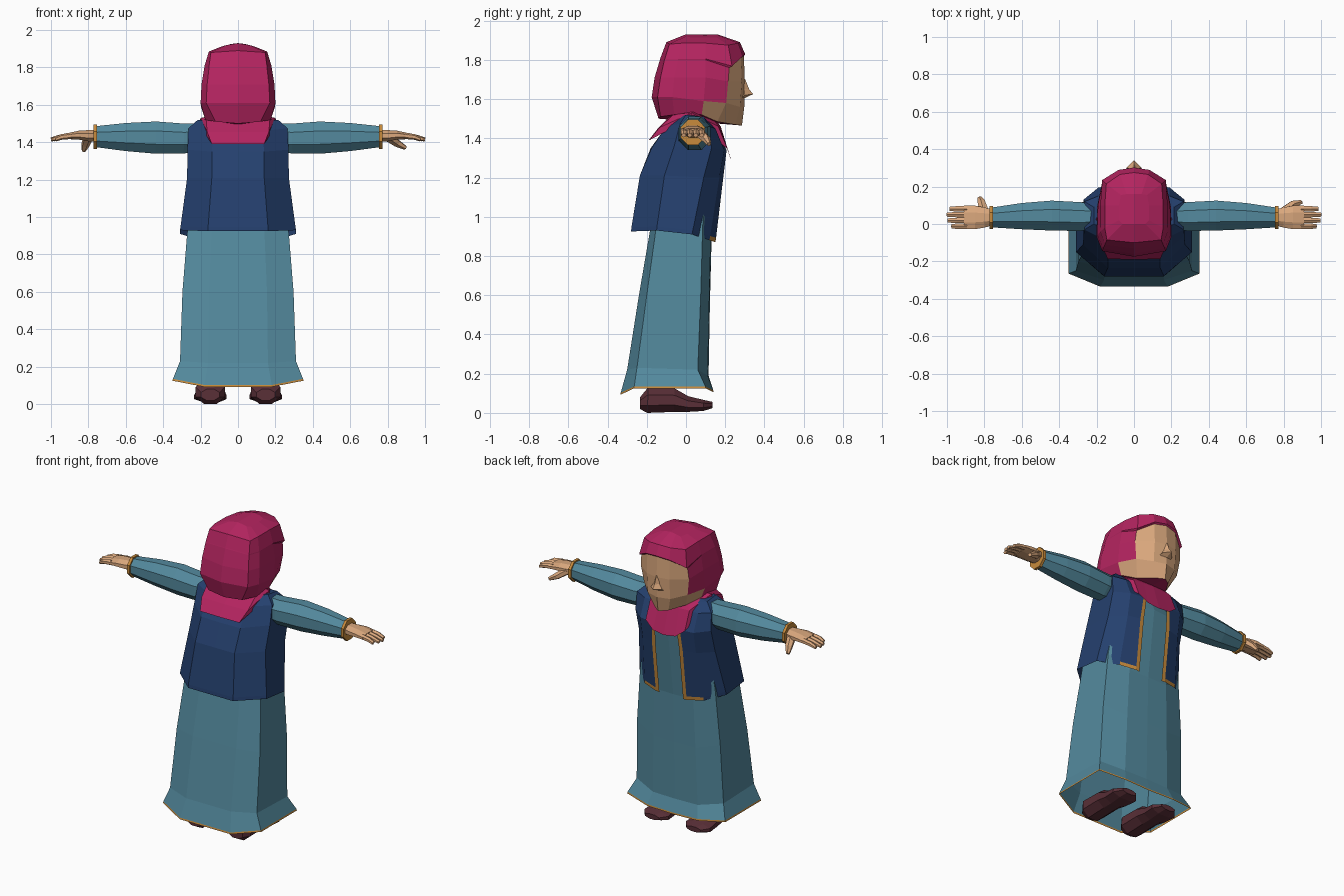
import bpy, bmesh, math
from mathutils import Vector


def material(name, r, g, b):
    m = bpy.data.materials.new(name)
    m.diffuse_color = (r, g, b, 1)
    return m


PINK = material("magenta_cloth", 0.46, 0.018, 0.117)
NAVY = material("navy_cloth", 0.018, 0.051, 0.156)
TEAL = material("teal_cloth", 0.088, 0.254, 0.342)
SKIN = material("skin", 0.70, 0.39, 0.205)
GOLD = material("gold_trim", 0.58, 0.26, 0.045)
SHOE = material("brown_leather", 0.10, 0.028, 0.038)


def make_object(name, bm, mats):
    me = bpy.data.meshes.new(name)
    bm.to_mesh(me)
    bm.free()
    for m in mats:
        me.materials.append(m)
    ob = bpy.data.objects.new(name, me)
    bpy.context.collection.objects.link(ob)
    return ob


def half_loft(name, rings, mats, rule=lambda r, c: 0, caps=False):
    """Loft half rings (centre back round to centre front, bottom to top), mirrored in x."""
    bm = bmesh.new()
    vs = [[bm.verts.new(p) for p in ring] for ring in rings]
    for r in range(len(vs) - 1):
        for c in range(len(vs[0]) - 1):
            f = bm.faces.new((vs[r][c], vs[r][c + 1], vs[r + 1][c + 1], vs[r + 1][c]))
            f.material_index = rule(r, c)
    if caps:
        bm.faces.new(vs[-1])
        bm.faces.new(vs[0][::-1])
    ob = make_object(name, bm, mats)
    mod = ob.modifiers.new("mirror", "MIRROR")
    mod.use_clip = True
    mod.merge_threshold = 0.001
    return ob


def tube(name, sections, mat, n=8):
    """Closed tube through sections (x, y, z, half width, half height)."""
    pts = [Vector(s[:3]) for s in sections]
    t = (pts[-1] - pts[0]).normalized()
    side = t.cross(Vector((0, 0, 1))).normalized()
    up = side.cross(t)
    k = 1 / math.cos(math.pi / n)
    bm = bmesh.new()
    vs = []
    for p, s in zip(pts, sections):
        ring = []
        for i in range(n):
            a = 2 * math.pi * (i + 0.5) / n
            ring.append(bm.verts.new(p + side * (s[3] * k * math.cos(a)) + up * (s[4] * k * math.sin(a))))
        vs.append(ring)
    for a, b in zip(vs, vs[1:]):
        for i in range(n):
            j = (i + 1) % n
            bm.faces.new((a[i], a[j], b[j], b[i]))
    bm.faces.new(vs[0])
    bm.faces.new(vs[-1])
    bmesh.ops.recalc_face_normals(bm, faces=bm.faces)
    return make_object(name, bm, [mat])


# Long dress with flared skirt and a thin gold hem
dress = [
    [(0, -.335, .092), (.18, -.335, .092), (.35, -.265, .125), (.35, .10, .125), (.18, .14, .105), (0, .14, .1)],
    [(0, -.333, .102), (.18, -.333, .102), (.348, -.264, .135), (.348, .099, .135), (.18, .139, .115), (0, .139, .11)],
    [(0, -.30, .22), (.16, -.30, .22), (.31, -.25, .23), (.31, .06, .22), (.16, .11, .19), (0, .115, .19)],
    [(0, -.24, .6), (.155, -.24, .6), (.297, -.2, .6), (.297, .075, .6), (.15, .118, .56), (0, .122, .56)],
    [(0, -.18, .95), (.14, -.18, .95), (.268, -.15, .96), (.268, .085, .95), (.14, .125, .87), (0, .13, .87)],
    [(0, -.14, 1.3), (.12, -.14, 1.3), (.22, -.06, 1.3), (.22, .10, 1.3), (.12, .175, 1.3), (0, .185, 1.3)],
    [(0, -.06, 1.46), (.1, -.06, 1.46), (.17, 0, 1.46), (.17, .08, 1.46), (.09, .12, 1.46), (0, .13, 1.46)],
]
half_loft("dress", dress, [TEAL, GOLD], lambda r, c: int(r == 0))

# Open jacket; the front edges and lower front corners are trimmed in gold
jacket = [
    [(0, -.28, .925), (.16, -.28, .925), (.31, -.15, .93), (.31, .03, .91), (.21, .12, .88), (.11, .15, .87), (.085, .15, .868)],
    [(0, -.278, .947), (.16, -.278, .947), (.307, -.148, .95), (.308, .035, .932), (.21, .123, .902), (.11, .153, .893), (.085, .153, .89)],
    [(0, -.235, 1.21), (.14, -.235, 1.21), (.272, -.11, 1.21), (.272, .09, 1.2), (.19, .17, 1.2), (.11, .19, 1.2), (.085, .19, 1.2)],
    [(0, -.18, 1.35), (.14, -.175, 1.35), (.27, -.06, 1.36), (.27, .13, 1.35), (.19, .195, 1.34), (.10, .207, 1.34), (.077, .207, 1.34)],
    [(0, -.1, 1.46), (.13, -.1, 1.46), (.265, -.03, 1.475), (.265, .12, 1.46), (.19, .15, 1.45), (.10, .145, 1.45), (.077, .145, 1.45)],
    [(0, -.04, 1.5), (.12, -.04, 1.505), (.215, 0, 1.52), (.215, .09, 1.51), (.14, .11, 1.49), (.10, .11, 1.49), (.077, .11, 1.49)],
    [(0, 0, 1.5), (.06, 0, 1.5), (.1, .02, 1.51), (.1, .08, 1.51), (.09, .1, 1.49), (.08, .1, 1.49), (.07, .1, 1.49)],
]
half_loft("jacket", jacket, [NAVY, GOLD], lambda r, c: int(r < 4 and (c == 5 or (r == 0 and c == 4))))

# Scarf draped over the shoulders and chest
scarf = [
    [(0, -.19, 1.39), (.14, -.187, 1.39), (.21, .02, 1.50), (.14, .212, 1.345), (.08, .225, 1.3), (0, .23, 1.29)],
    [(0, -.14, 1.455), (.165, -.135, 1.455), (.2, .03, 1.53), (.14, .165, 1.46), (.07, .172, 1.46), (0, .177, 1.46)],
    [(0, -.07, 1.525), (.17, -.065, 1.52), (.15, .04, 1.54), (.09, .13, 1.51), (.05, .135, 1.51), (0, .14, 1.51)],
]
half_loft("scarf", scarf, [PINK])

# Head: hood at the back, sides and top, with the face set in its front
head = [
    [(0, -.14, 1.5), (.12, -.13, 1.51), (.175, -.06, 1.52), (.165, .08, 1.52), (.11, .16, 1.485), (.05, .25, 1.47), (0, .285, 1.465)],
    [(0, -.175, 1.61), (.17, -.145, 1.61), (.2, -.07, 1.61), (.198, .09, 1.59), (.155, .205, 1.58), (.08, .275, 1.56), (0, .297, 1.56)],
    [(0, -.16, 1.71), (.165, -.13, 1.71), (.195, -.06, 1.71), (.193, .1, 1.71), (.172, .215, 1.69), (.08, .285, 1.69), (0, .30, 1.69)],
    [(0, -.13, 1.81), (.155, -.11, 1.80), (.18, -.04, 1.80), (.178, .1, 1.80), (.165, .22, 1.76), (.08, .28, 1.81), (0, .295, 1.82)],
    [(0, -.128, 1.815), (.155, -.108, 1.805), (.18, -.04, 1.805), (.18, .1, 1.805), (.17, .235, 1.768), (.083, .289, 1.818), (0, .302, 1.828)],
    [(0, -.10, 1.89), (.145, -.085, 1.88), (.156, -.02, 1.885), (.156, .1, 1.885), (.148, .215, 1.875), (.075, .265, 1.885), (0, .275, 1.89)],
    [(0, 0, 1.93), (.06, 0, 1.92), (.08, .02, 1.915), (.08, .1, 1.915), (.07, .155, 1.915), (.04, .16, 1.925), (0, .16, 1.93)],
]
half_loft("head", head, [PINK, SKIN],
          lambda r, c: int((c >= 4 and r < 3) or (c == 3 and r == 0)), caps=True)

# Nose
half_loft("nose", [
    [(0, .285, 1.595), (.02, .285, 1.6), (.042, .285, 1.61), (0, .288, 1.6)],
    [(0, .285, 1.61), (.02, .287, 1.61), (.04, .3, 1.62), (0, .342, 1.625)],
    [(0, .285, 1.65), (.01, .287, 1.65), (.018, .296, 1.65), (0, .322, 1.65)],
    [(0, .285, 1.70), (.005, .287, 1.70), (.01, .292, 1.70), (0, .302, 1.70)],
], [SKIN], caps=True)

for s, side in ((-1, "left"), (1, "right")):
    # Sleeve and gold cuff
    tube(side + "_sleeve", [(s * .22, .04, 1.425, .07, .075), (s * .29, .04, 1.42, .077, .08),
                            (s * .44, .045, 1.425, .08, .086), (s * .60, .042, 1.428, .07, .075),
                            (s * .76, .035, 1.43, .053, .056)], TEAL)
    tube(side + "_cuff", [(s * .755, .035, 1.43, .062, .065), (s * .773, .035, 1.43, .062, .065)], GOLD)
    # Hand
    tube(side + "_palm", [(s * .75, .035, 1.435, .04, .032), (s * .80, .035, 1.435, .054, .03),
                          (s * .85, .035, 1.438, .063, .024), (s * .91, .035, 1.433, .063, .016)], SKIN)
    for i, tip in enumerate((.975, .995, 1.0, .985)):
        y = -.012 + i * .031
        tube(f"{side}_finger_{i + 1}", [(s * .89, y, 1.435, .0145, .015), (s * .945, y, 1.428, .0145, .013),
                                        (s * tip, y, 1.415, .011, .009)], SKIN, 6)
    tx, ty, tz = (.825, .14, 1.355) if s < 0 else (.895, .118, 1.37)
    tube(side + "_thumb", [(s * .80, .065, 1.43, .024, .022),
                           (s * (.805 + tx) / 2, (.09 + ty) / 2, (1.42 + tz) / 2, .02, .018),
                           (s * tx, ty, tz, .01, .01)], SKIN, 6)
    # Shoe
    x = s * .148
    tube(side + "_shoe", [(x, -.235, .05, .05, .03), (x, -.195, .065, .078, .065), (x, -.06, .065, .078, .06),
                          (x, .01, .045, .08, .04), (x, .09, .038, .086, .028), (x, .135, .04, .05, .016)], SHOE)
